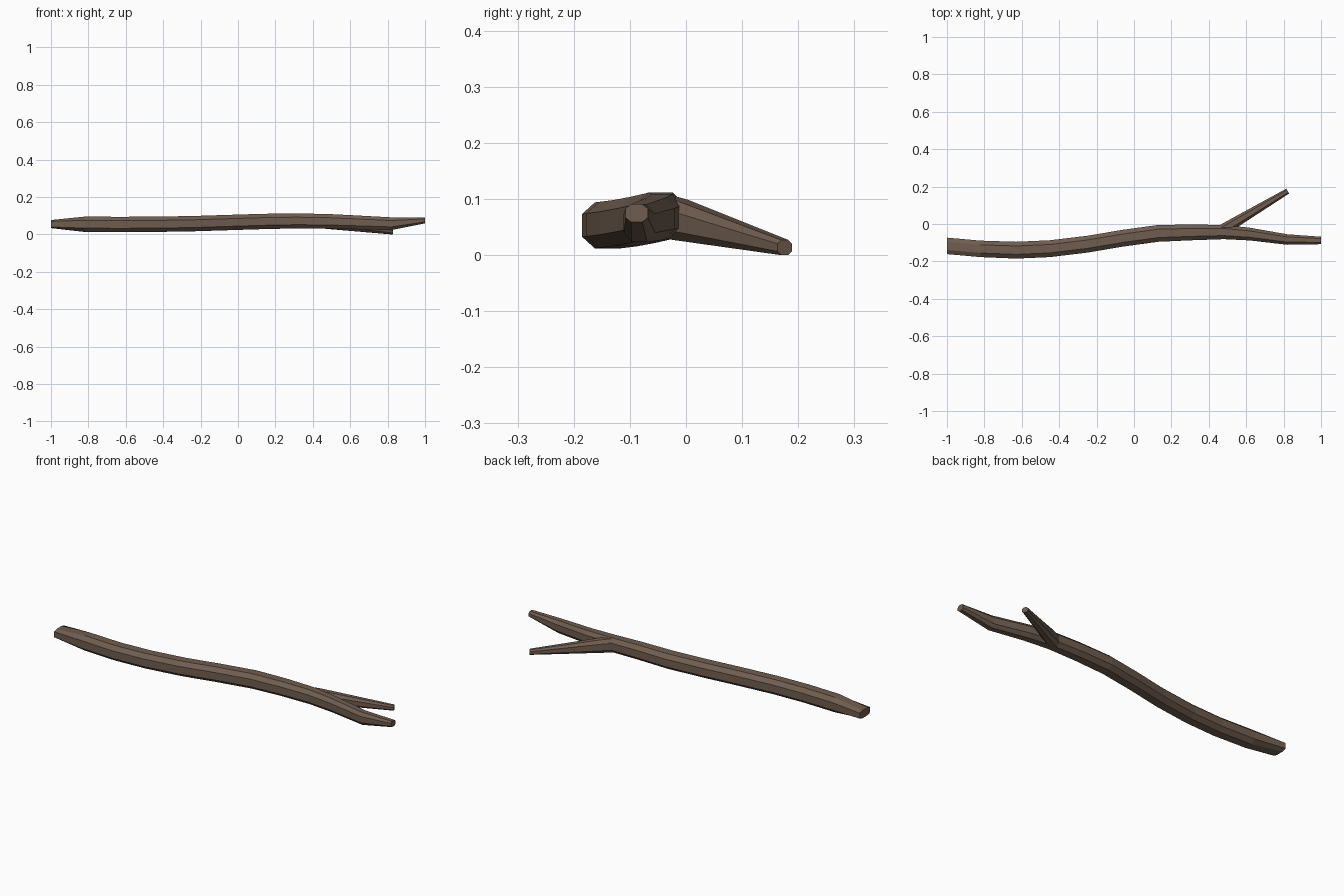
import bpy, bmesh
from mathutils import Vector

if "Cube" in bpy.data.objects:
    bpy.data.objects.remove(bpy.data.objects["Cube"])

bark = bpy.data.materials.new("bark")
bark.diffuse_color = (0.16, 0.11, 0.08, 1)
bark.use_nodes = True
bark.node_tree.nodes["Principled BSDF"].inputs["Base Color"].default_value = bark.diffuse_color

# Eight-sided cross-section as fractions of half width and half height
OCT = [(1, .5), (.5, 1), (-.5, 1), (-1, .5), (-1, -.5), (-.5, -1), (.5, -1), (1, -.5)]


def limb(name, side, stations, flat_start=False):
    """Loft rings along stations (x, y, z, half width, half height)."""
    bm = bmesh.new()
    rings = []
    for i, (x, y, z, w, h) in enumerate(stations):
        ring = []
        for a, b in OCT:
            if flat_start and i == 0:      # blunt squared end
                b = max(-.6, min(.6, b)) * (.5 / .6 if abs(b) < 1 else 1)
            ring.append(bm.verts.new(Vector((x, y, z)) + side * a * w + Vector((0, 0, b * h))))
        rings.append(ring)
    for r, s in zip(rings, rings[1:]):
        for k in range(8):
            j = (k + 1) % 8
            bm.faces.new((r[k], r[j], s[j], s[k]))
    bm.faces.new(rings[0])
    bm.faces.new(rings[-1])
    bmesh.ops.recalc_face_normals(bm, faces=bm.faces)
    me = bpy.data.meshes.new(name)
    bm.to_mesh(me)
    bm.free()
    me.materials.append(bark)
    ob = bpy.data.objects.new(name, me)
    bpy.context.collection.objects.link(ob)
    return ob


# Long wavy stick
limb("main_stick", Vector((0, 1, 0)), [
    (-1.0, -.117, .055, .044, .036),
    (-.82, -.133, .054, .044, .041),
    (-.63, -.140, .053, .045, .041),
    (-.45, -.132, .054, .045, .041),
    (-.25, -.108, .057, .045, .041),
    (-.06, -.076, .063, .045, .041),
    (.13, -.050, .069, .045, .041),
    (.31, -.045, .072, .042, .040),
    (.48, -.043, .070, .038, .039),
    (.62, -.054, .065, .034, .037),
    (.82, -.083, .057, .028, .034),
    (1.0, -.088, .075, .020, .016),
], flat_start=True)

# Side twig forking off and drooping to the ground
along = Vector((.35, .21, 0)).normalized()
limb("side_twig", Vector((-along.y, along.x, 0)), [
    (.455, -.043, .070, .030, .038),
    (.51, -.010, .063, .029, .036),
    (.822, .176, .0135, .015, .0135),
])
